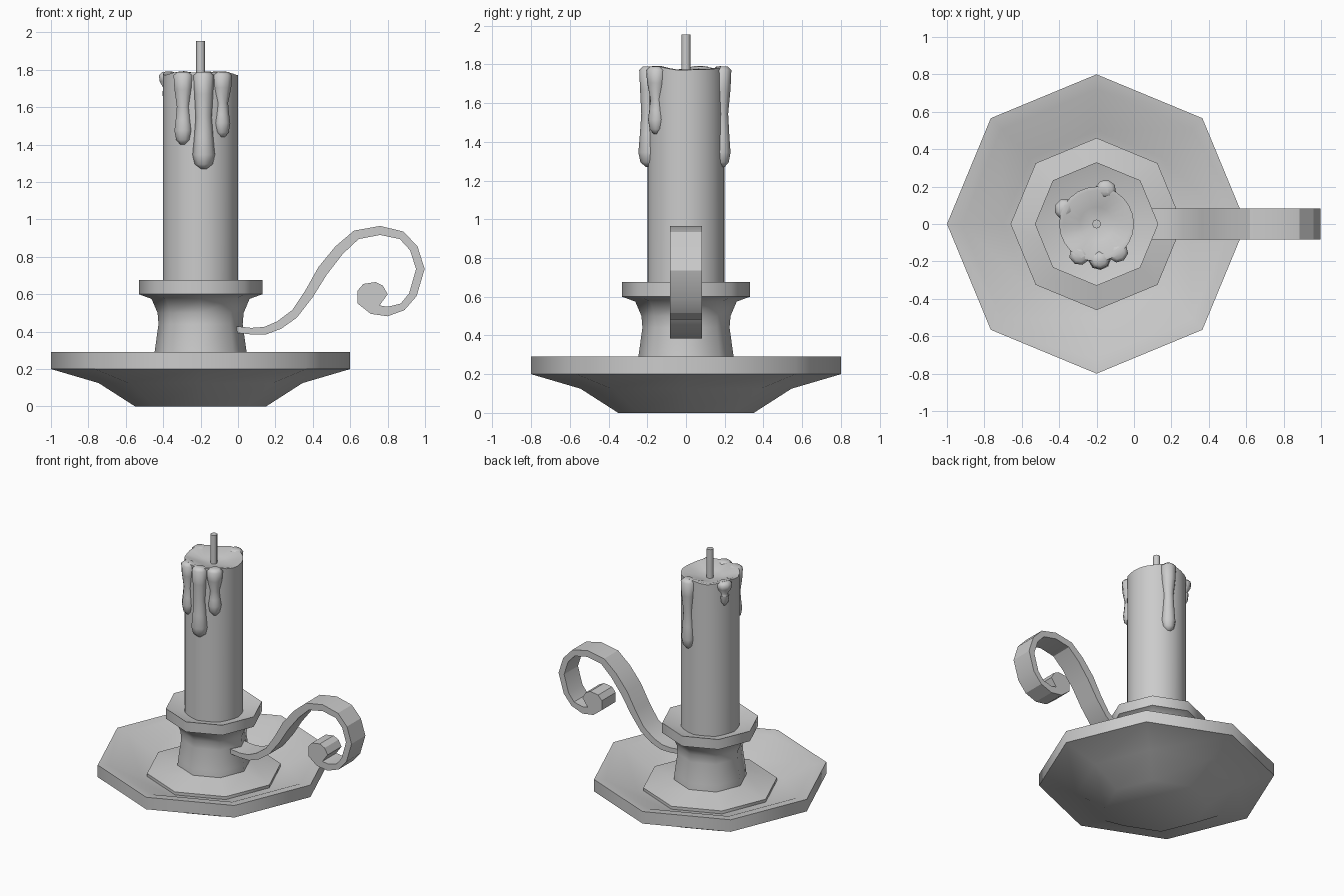
import bpy, math
from math import sin, cos, pi, radians

if "Cube" in bpy.data.objects:
    bpy.data.objects.remove(bpy.data.objects["Cube"])

CX = -0.2  # axis of the candle and dish


def make(name, verts, faces, angle=50):
    me = bpy.data.meshes.new(name)
    me.from_pydata(verts, [], faces)
    ob = bpy.data.objects.new(name, me)
    bpy.context.collection.objects.link(ob)
    bpy.ops.object.select_all(action='DESELECT')
    ob.select_set(True)
    bpy.context.view_layer.objects.active = ob
    bpy.ops.object.mode_set(mode='EDIT')
    bpy.ops.mesh.select_all(action='SELECT')
    bpy.ops.mesh.normals_make_consistent(inside=False)
    bpy.ops.object.mode_set(mode='OBJECT')
    bpy.ops.object.shade_smooth_by_angle(angle=radians(angle))
    return ob


def lathe(name, profile, n, angle=50, center=(CX, 0), turn=0, flat=1, lift=None):
    """Spin (radius, z) rings into a closed solid; lift(a, ring) offsets z."""
    verts, faces = [], []
    for k, (r, z) in enumerate(profile):
        for i in range(n):
            a = 2 * pi * i / n
            u, v = r * flat * cos(a), r * sin(a)
            dz = lift(a, k) if lift else 0
            verts.append((center[0] + u * cos(turn) - v * sin(turn),
                          center[1] + u * sin(turn) + v * cos(turn), z + dz))
    for k in range(len(profile) - 1):
        for i in range(n):
            j = (i + 1) % n
            faces.append((k*n + i, k*n + j, (k+1)*n + j, (k+1)*n + i))
    faces.append(tuple(range(n)))
    faces.append(tuple(range((len(profile) - 1) * n, len(profile) * n)))
    return make(name, verts, faces, angle)


# Octagonal dish
lathe("dish", [(0.35, 0), (0.545, 0.125), (0.8, 0.2), (0.8, 0.29),
               (0.72, 0.28), (0.5, 0.18), (0.3, 0.17)], 8)

# Octagonal holder: foot, waist and flange with a shallow cup
lathe("holder", [(0.46, 0.16), (0.46, 0.2), (0.25, 0.245), (0.246, 0.29),
                 (0.225, 0.44), (0.23, 0.5), (0.262, 0.575), (0.33, 0.6),
                 (0.33, 0.675), (0.19, 0.635)], 8)

# Drips: angle, bottom height, bulb radius
drips = [(75, 1.27, 0.05), (155, 1.61, 0.035), (241, 1.40, 0.05),
         (275, 1.27, 0.06), (307, 1.44, 0.045)]


# Candle with an uneven melted rim
def melt(a, k):
    if k not in (1, 2):
        return 0
    near = max(cos(a - radians(d[0])) for d in drips)
    return 0.018 * max(0, near) ** 6 + 0.003 * sin(5 * a)


lathe("candle", [(0.2, 0.62), (0.2, 1.77), (0.18, 1.772), (0.09, 1.75),
                 (0.02, 1.74)], 24, 40, lift=melt)

for i, (deg, bottom, r) in enumerate(drips):
    a = radians(deg)
    h = 1.77 - bottom
    prof = [(0.035, 1.788), (0.055, 1.77), (0.05, 1.77 - 0.2 * h),
            (r * 0.72, 1.77 - 0.45 * h), (r * 0.85, bottom + 0.14 * h / 0.5 + 0.03),
            (r, bottom + 0.075), (r * 0.8, bottom + 0.025), (r * 0.3, bottom)]
    lathe("wax_drip_%d" % (i + 1), prof, 8, 60,
          (CX + 0.193 * cos(a), 0.193 * sin(a)), a, 0.9)

# Wick
lathe("wick", [(0.024, 1.7), (0.024, 1.955)], 8)

# Scrolled strap handle: side outline extruded across y
outer = [(-0.02, 0.43), (0.07, 0.42), (0.14, 0.425), (0.21, 0.455), (0.29, 0.515),
         (0.36, 0.62), (0.43, 0.745), (0.52, 0.855), (0.62, 0.94), (0.76, 0.965),
         (0.885, 0.935), (0.96, 0.855), (0.998, 0.735), (0.955, 0.59),
         (0.89, 0.515), (0.8, 0.482), (0.71, 0.495), (0.64, 0.55), (0.64, 0.62),
         (0.67, 0.655), (0.735, 0.665), (0.775, 0.645), (0.8, 0.6)]
inner = [(0.757, 0.54), (0.8, 0.533), (0.87, 0.55), (0.915, 0.605), (0.952, 0.735),
         (0.92, 0.835), (0.865, 0.895), (0.76, 0.917), (0.645, 0.895),
         (0.56, 0.815), (0.475, 0.705), (0.4, 0.585), (0.315, 0.475),
         (0.23, 0.415), (0.15, 0.385), (0.07, 0.385), (-0.02, 0.395)]
loop = outer + inner
n = len(loop)
verts = [(x, y, z) for y in (-0.082, 0.082) for x, z in loop]
faces = [tuple(range(n)), tuple(range(n, 2 * n))]
faces += [(i, (i + 1) % n, (i + 1) % n + n, i + n) for i in range(n)]
make("handle", verts, faces, 25)
